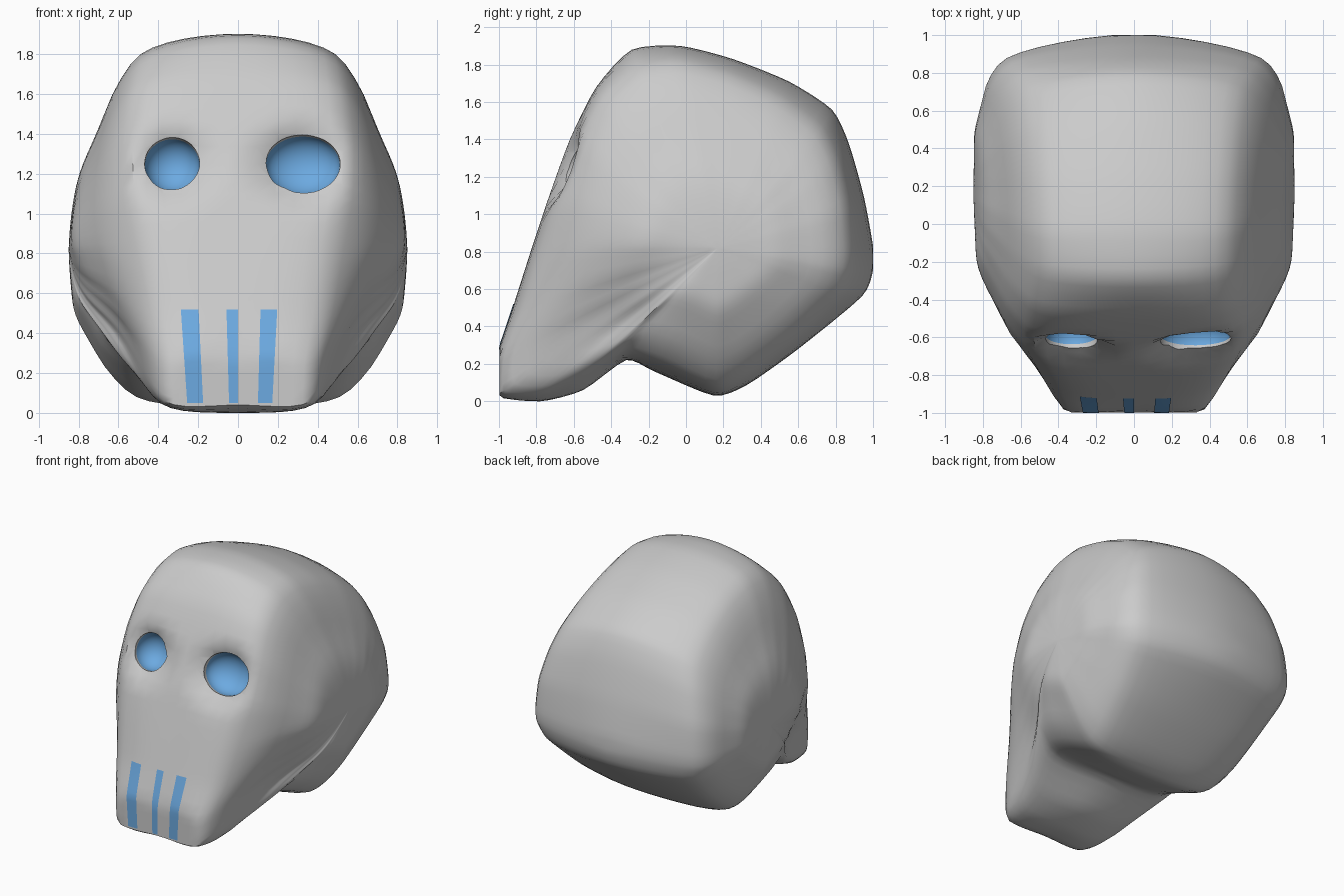
import bpy, bmesh, math
from mathutils import Vector, Matrix
from mathutils.bvhtree import BVHTree

if "Cube" in bpy.data.objects:
    bpy.data.objects.remove(bpy.data.objects["Cube"])

blue = bpy.data.materials.new("blue")
blue.diffuse_color = (0.15, 0.4, 0.75, 1)
blue.use_nodes = True
blue.node_tree.nodes["Principled BSDF"].inputs["Base Color"].default_value = blue.diffuse_color


def make(name, bm, mat=None):
    me = bpy.data.meshes.new(name)
    bm.to_mesh(me)
    ob = bpy.data.objects.new(name, me)
    bpy.context.collection.objects.link(ob)
    if mat:
        me.materials.append(mat)
    return ob


def smooth(ob, angle=40):
    bpy.ops.object.select_all(action='DESELECT')
    ob.select_set(True)
    bpy.context.view_layer.objects.active = ob
    bpy.ops.object.shade_smooth_by_angle(angle=math.radians(angle))


def hermite(a, b, ta, tb, t):
    t2, t3 = t * t, t * t * t
    return a * (2*t3 - 3*t2 + 1) + ta * (t3 - 2*t2 + t) + b * (3*t2 - 2*t3) + tb * (t3 - t2)


# Side profile: centre-line y z, shoulder x y z, half-width halfway to the temple
PROFILE = [
    (-1, .04, .37, -.97, .06, .57), (-1, .25, .38, -.97, .25, .62),
    (-.92, .52, .43, -.87, .50, .71), (-.82, .83, .47, -.78, .80, .80),
    (-.73, 1.1, .52, -.685, 1.08, .81), (-.62, 1.4, .53, -.575, 1.38, .785),
    (-.48, 1.68, .51, -.44, 1.62, .755), (-.29, 1.88, .49, -.25, 1.77, .74),
    (-.03, 1.9, .49, -.03, 1.80, .74), (.25, 1.83, .50, .24, 1.73, .745),
    (.55, 1.71, .52, .50, 1.61, .765), (.78, 1.56, .55, .71, 1.45, .785),
    (.87, 1.38, .60, .80, 1.27, .805), (.95, 1.1, .65, .86, 1.03, .83),
    (1, .83, .67, .88, .80, .835), (1, .70, .67, .87, .69, .835),
    (.94, .56, .64, .82, .57, .825), (.60, .28, .58, .57, .33, .805),
    (.33, .09, .54, .33, .15, .795), (.15, .03, .51, .16, .08, .79),
    (-.17, .16, .54, -.13, .21, .80), (-.32, .22, .51, -.33, .26, .785),
    (-.55, .06, .42, -.57, .12, .71), (-.78, 0, .39, -.77, .05, .62)]
TEMPLE = Vector((.85, .17, .82))
EYES = [(-.33, 1.245, .14, .14), (.325, 1.245, .19, .155)]  # x, z, half-width, half-height


def half_row(row):
    """Points from the centre line over the shoulder towards the temple."""
    p, s = Vector((0, row[0], row[1])), Vector(row[2:5])
    q, r = s.lerp(TEMPLE, .45), s.lerp(TEMPLE, .72)
    q.x = row[5]
    r.x = .85 - (.85 - q.x) * .25
    end = TEMPLE - r
    end.x = 0
    keys = [p, s, q, r, TEMPLE]
    tans = [Vector((s.x, 0, 0)), (q - p) * .4, (r - s) / 2, (TEMPLE - q) / 2, end]
    return [hermite(keys[k], keys[k+1], tans[k], tans[k+1], i / 6)
            for k in range(4) for i in range(6)]


def dent(v):
    """Keep within the base planes and sink the area around each eye."""
    v.y, v.z = max(-.997, min(1, v.y)), max(0, v.z)
    if v.y < -.2:
        for x, z, rx, rz in EYES:
            r = math.hypot((v.x - x) / (rx + .03), (v.z - z) / (rz + .03))
            if r < 1.4:
                f = 1 - r / 1.4
                fade = max(0, min(1, (.6 - abs(v.x)) / .2))
                v.y += .08 * fade * min(1, f * f * (3 - 2 * f) * 2.2)
    return v


# Skull: rows interpolated round the profile, mirrored across x
halves = [half_row(r) for r in PROFILE]
n, STEPS, SOFT = len(halves), 4, .33
bm = bmesh.new()
grid = []
for i in range(n):
    a, b, c, d = (halves[(i + k) % n] for k in (-1, 0, 1, 2))
    for s in range(STEPS):
        half = [hermite(b[j], c[j], (c[j] - a[j]) * SOFT, (d[j] - b[j]) * SOFT, s / STEPS)
                for j in range(len(b))]
        full = [Vector((-v.x, v.y, v.z)) for v in half[:0:-1]] + half
        grid.append([bm.verts.new(dent(v)) for v in full])
ends = [bm.verts.new((sx * TEMPLE.x, TEMPLE.y, TEMPLE.z)) for sx in (-1, 1)]
for i, r in enumerate(grid):
    nx = grid[(i + 1) % len(grid)]
    for j in range(len(r) - 1):
        bm.faces.new((r[j], r[j+1], nx[j+1], nx[j]))
    bm.faces.new((ends[0], r[0], nx[0]))
    bm.faces.new((r[-1], ends[1], nx[-1]))
bmesh.ops.recalc_face_normals(bm, faces=bm.faces)
# Relax the cheeks so that the rows meet evenly at the temples
cheeks = [v for r in grid for v in r[:14] + r[-14:]]
for _ in range(14):
    bmesh.ops.smooth_vert(bm, verts=cheeks, factor=.5, use_axis_x=True)
surface = BVHTree.FromBMesh(bm)
skull = make("skull", bm)


# Eye sockets: tilted ellipsoid cuts lined with blue bowls
def ellipsoid(size, depth):
    b = bmesh.new()
    bmesh.ops.create_uvsphere(b, u_segments=32, v_segments=20, radius=1)
    bmesh.ops.scale(b, vec=(size[0], depth, size[1]), verts=b.verts)
    return b


for side, (x, z, rx, rz) in zip(("left", "right"), EYES):
    hit = surface.ray_cast(Vector((x, -3, z)), Vector((0, 1, 0)))[0]
    place = Matrix.Translation(hit) @ Matrix.Rotation(math.radians(-20), 4, 'X')
    cutter = make("socket_cutter", ellipsoid((rx, rz), .13))
    cutter.matrix_world = place
    cutter.hide_render = True
    mod = skull.modifiers.new("socket", 'BOOLEAN')
    mod.operation, mod.solver, mod.object = 'DIFFERENCE', 'EXACT', cutter
    bpy.context.view_layer.objects.active = skull
    bpy.ops.object.modifier_apply(modifier=mod.name)
    bpy.data.objects.remove(cutter)

    b = ellipsoid((rx * .985, rz * .985), .125)
    bmesh.ops.bisect_plane(b, geom=b.verts[:] + b.edges[:] + b.faces[:],
                           plane_co=(0, .004, 0), plane_no=(0, -1, 0), clear_outer=True)
    bmesh.ops.reverse_faces(b, faces=b.faces)
    bowl = make(side + "_eye_bowl", b, blue)
    bowl.matrix_world = place
    smooth(bowl)
smooth(skull)

# Tooth stripes: strips laid on the snout (x at top, x at bottom)
STRIPES = [(-.287, -.198, -.255, -.175), (-.058, 0, -.045, 0), (.113, .197, .1, .172)]
for k, (t0, t1, b0, b1) in enumerate(STRIPES):
    b = bmesh.new()
    prev = None
    for i in range(17):
        f = i / 16
        z = .52 + (.05 - .52) * f
        row = []
        for u in (0, .5, 1):
            x = (t0 + (t1 - t0) * u) * (1 - f) + (b0 + (b1 - b0) * u) * f
            hit = surface.ray_cast(Vector((x, -3, z)), Vector((0, 1, 0)))[0]
            row.append(b.verts.new((x, (hit.y if hit else -.98) - .004, z)))
        if prev:
            for j in (0, 1):
                b.faces.new((prev[j], row[j], row[j+1], prev[j+1]))
        prev = row
    smooth(make("tooth_stripe_%d" % (k + 1), b, blue))
